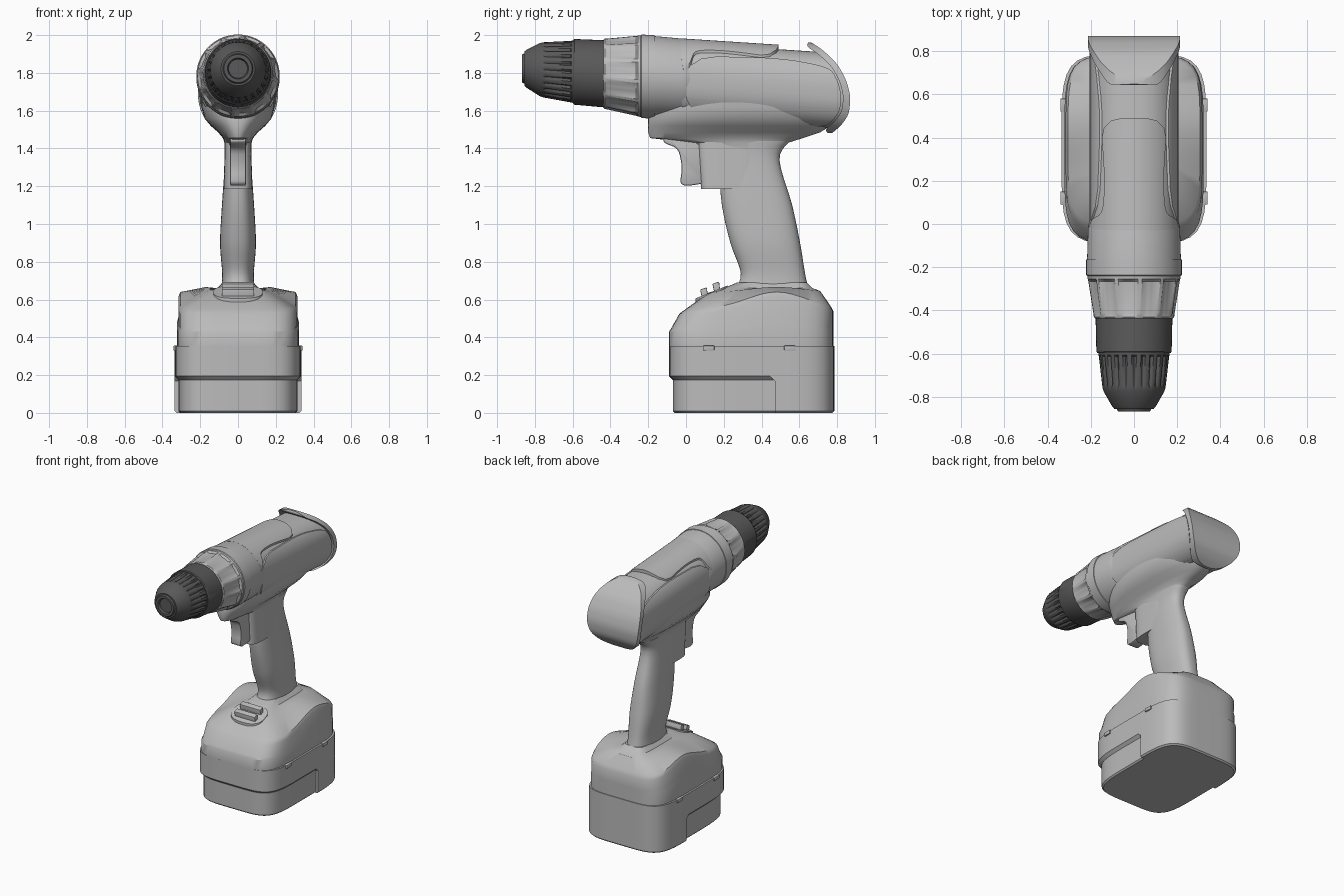
import bpy, bmesh
from math import sin, cos, pi, exp
from mathutils import Vector

if "Cube" in bpy.data.objects:
    bpy.data.objects.remove(bpy.data.objects["Cube"])


def material(name, value):
    mat = bpy.data.materials.new(name)
    mat.use_nodes = True
    colour = (value, value, value, 1)
    mat.diffuse_color = colour
    mat.node_tree.nodes["Principled BSDF"].inputs["Base Color"].default_value = colour
    return mat


LIGHT = material("light grey plastic", 0.5)
DARK = material("dark grey chuck", 0.1)


def shade(ob):
    bpy.ops.object.select_all(action='DESELECT')
    ob.select_set(True)
    bpy.context.view_layer.objects.active = ob
    for mod in list(ob.modifiers):
        bpy.ops.object.modifier_apply(modifier=mod.name)
    bpy.ops.object.shade_smooth_by_angle(angle=0.6)


def make(name, rings, mat=LIGHT, bevel=0):
    """Skin a stack of equal-length rings and cap both ends."""
    bm = bmesh.new()
    loops = [[bm.verts.new(point) for point in ring] for ring in rings]
    for low, high in zip(loops, loops[1:]):
        for i in range(len(low)):
            bm.faces.new((low[i - 1], low[i], high[i], high[i - 1]))
    bm.faces.new(loops[0])
    bm.faces.new(loops[-1])
    bmesh.ops.recalc_face_normals(bm, faces=bm.faces)
    mesh = bpy.data.meshes.new(name)
    bm.to_mesh(mesh)
    bm.free()
    mesh.materials.append(mat)
    ob = bpy.data.objects.new(name, mesh)
    bpy.context.collection.objects.link(ob)
    if bevel:
        mod = ob.modifiers.new("Bevel", 'BEVEL')
        mod.width, mod.segments = bevel, 2
    shade(ob)
    return ob


def intersect(ob, cutter):
    mod = ob.modifiers.new("Trim", 'BOOLEAN')
    mod.operation, mod.object = 'INTERSECT', cutter
    shade(ob)
    bpy.data.objects.remove(cutter)


def rounded(points, times=2):
    """Round an outline by cutting its corners."""
    for _ in range(times):
        points = [tuple(Vector(a).lerp(Vector(b), t))
                  for a, b in zip(points, points[1:] + points[:1]) for t in (0.2, 0.8)]
    return points


def smooth(rows, steps=5):
    """Run a smooth spline through a few sections."""
    rows = [Vector(row) for row in rows]
    padded = rows[:1] + rows + rows[-1:]
    out = []
    for a, b, c, d in zip(padded, padded[1:], padded[2:], padded[3:]):
        for t in (i / steps for i in range(steps)):
            out.append(b + (c - a) * t / 2 + (2 * a - 5 * b + 4 * c - d) * t * t / 2
                       + (3 * b - a - 3 * c + d) * t ** 3 / 2)
    return out + rows[-1:]


def prism(name, outline, low, high, bevel=0):
    """Side outline (y, z) pushed across x."""
    return make(name, [[(x, y, z) for y, z in outline] for x in (low, high)], bevel=bevel)


def squircle(power, count=72):
    """Unit outline: power 2 is a circle, larger is squarer."""
    out = []
    for i in range(count):
        c, s = cos(2 * pi * i / count), sin(2 * pi * i / count)
        r = (abs(c) ** power + abs(s) ** power) ** (-1 / power)
        out.append((c * r, s * r))
    return out


def axis(y):
    """Height of the sloping barrel axis."""
    return 1.767 - 0.065 * y


def tube(name, width, height, power, start, end, drop=0):
    return make(name, [[(u * width, y, axis(y) - drop + v * height) for u, v in squircle(power)]
                       for y in (start, end)])


def lathe(name, profile, mat=LIGHT, pattern=(0,), count=72):
    """Turned part; each entry is y, radius and an optional notch depth."""
    rings = []
    for y, radius, *depth in profile:
        ring = []
        for i in range(count):
            angle = 2 * pi * i / count
            r = radius - sum(depth) * pattern[i % len(pattern)]
            ring.append((r * cos(angle), y, axis(y) + r * sin(angle)))
        rings.append(ring)
    return make(name, rings, mat)


def stack(name, levels, power=5):
    """Upright loft: height, front, back, half width and optional share of the wave."""
    rings = []
    for z, front, back, width, *wave in levels:
        ring = []
        for u, v in squircle(power):
            y = (front + back) / 2 + v * (back - front) / 2
            hump = 0.09 * exp(-((y - 0.48) / 0.22) ** 2)
            ring.append((u * width, y, z + sum(wave) * hump))
        rings.append(ring)
    return make(name, rings)


def block(name, bottom, top, front, back, width, chamfer):
    """Rounded box with a chamfered lower rim."""
    return stack(name, [(bottom, front + chamfer, back - chamfer, width - chamfer),
                        (bottom + chamfer, front, back, width), (top, front, back, width)])


# Wavy foot, grip, trigger mount and the skirt under the barrel
stack("handle_foot", [
    (0.35, -0.09, 0.78, 0.322), (0.43, -0.09, 0.78, 0.322, 0.6),
    (0.445, -0.08, 0.78, 0.316, 0.7), (0.525, -0.035, 0.78, 0.316, 1),
    (0.55, 0, 0.765, 0.305, 1), (0.635, 0.12, 0.71, 0.17, 0.35),
    (0.66, 0.2, 0.67, 0.11), (0.69, 0.27, 0.64, 0.08)])
stack("grip", smooth([
    (0.65, 0.26, 0.65, 0.09), (0.74, 0.29, 0.63, 0.084), (0.9, 0.235, 0.604, 0.095),
    (1.1, 0.19, 0.562, 0.085), (1.34, 0.17, 0.495, 0.069), (1.44, 0.15, 0.55, 0.072)]), 2.6)
stack("trigger_mount", [(1.185, 0.08, 0.4, 0.076), (1.45, 0.06, 0.4, 0.069)], 4)
stack("barrel_skirt", [
    (1.39, 0.07, 0.5, 0.069), (1.43, 0.02, 0.54, 0.072), (1.455, -0.19, 0.62, 0.08),
    (1.485, -0.2, 0.71, 0.105), (1.52, -0.2, 0.765, 0.145), (1.56, -0.2, 0.79, 0.178),
    (1.62, -0.18, 0.79, 0.193), (1.7, -0.16, 0.77, 0.19)], 2.4)

# Battery: upper band, recessed front foot and full-width back foot
block("battery_upper", 0.175, 0.353, -0.09, 0.785, 0.335, 0.02)
block("battery_front_foot", 0, 0.2, -0.07, 0.77, 0.315, 0.01)
back_foot = block("battery_back_foot", 0, 0.24, -0.09, 0.785, 0.335, 0.01)
intersect(back_foot, prism("foot_trim", [(0.47, -0.1), (0.9, -0.1), (0.9, 0.23),
                                         (0.44, 0.23), (0.44, 0.2), (0.47, 0.17)], -0.5, 0.5))

# Battery clips on both sides
for side, word in ((1, "left"), (-1, "right")):
    for y, place in ((0.12, "front"), (0.55, "back")):
        clip = [(y + dy, z) for dy, z in ((-0.03, 0.33), (0.03, 0.33), (0.03, 0.356), (-0.03, 0.356))]
        prism(f"battery_clip_{place}_{word}", clip, side * 0.318, side * 0.341, 0.003)

# Selector on the foot: oval plate and two leaning ridges
make("selector_plate", [[(u * 0.13, 0.135 + v * 0.085, z + v * 0.034)
                         for u, v in squircle(2.6)] for z in (0.585, 0.64)])
for y, z, place in ((0.09, 0.6, "front"), (0.155, 0.63, "back")):
    prism(f"selector_ridge_{place}", [(y, z - 0.02), (y + 0.03, z - 0.01),
                                      (y + 0.02, z + 0.065), (y - 0.015, z + 0.053)],
          -0.085, 0.085, 0.005)

# Trigger
prism("trigger", rounded([(-0.12, 1.46), (-0.12, 1.43), (-0.04, 1.4), (-0.02, 1.3),
                          (-0.035, 1.195), (0.13, 1.22), (0.13, 1.46)]), -0.042, 0.042, 0.008)

# Back outline shared by the barrel, side panels and cap
BACK = [(0.65, 1.97), (0.72, 1.925), (0.8, 1.85), (0.85, 1.76),
        (0.872, 1.67), (0.862, 1.58), (0.82, 1.52), (0.76, 1.47)]


def shrunk(share):
    return [tuple(Vector(point).lerp(Vector((0.55, 1.72)), share)) for point in BACK]


# Motor barrel, raised side panels, and the cap standing proud behind them
barrel = tube("motor_barrel", 0.198, 0.2, 2.4, -0.02, 0.95, 0.01)
intersect(barrel, prism("barrel_trim", rounded([(-0.1, 1.4), (-0.1, 2.1)] + shrunk(0.06)), -0.5, 0.5))
panels = tube("side_panels", 0.206, 0.208, 2.4, -0.02, 0.9, 0.01)
intersect(panels, prism("panel_trim", rounded(
    [(0, 1.56), (0, 1.89), (0.5, 1.88)] + shrunk(0.15)[2:]), -0.5, 0.5))
cap = tube("back_cap", 0.213, 0.236, 2.3, 0.5, 0.95)
intersect(cap, prism("cap_trim", rounded(BACK + shrunk(0.12)[::-1]), -0.5, 0.5))

# Front housing and the tongue running back along the top
lathe("front_housing", [(-0.175, 0.21), (-0.17, 0.217), (-0.02, 0.213), (0.02, 0.206), (0.05, 0.19)])
half = [(0.21, -0.03), (0.2, 0.02), (0.145, 0.05), (0.135, 0.2), (0.155, 0.49)]
outline = rounded(half + [(-x, y) for x, y in reversed(half)])
tongue = tube("top_tongue", 0.213, 0.214, 2, -0.05, 0.6)
intersect(tongue, make("tongue_trim", [[(x, y, z) for x, y in outline] for z in (1.75, 2.2)]))

# Clutch ring with shallow finger recesses
lathe("clutch_ring", [
    (-0.16, 0.2), (-0.165, 0.221), (-0.235, 0.221), (-0.24, 0.216), (-0.255, 0.214),
    (-0.265, 0.212, 0.014), (-0.41, 0.189, 0.008), (-0.43, 0.186), (-0.437, 0.18), (-0.437, 0.15)],
    pattern=(1, 1, 1, 1, 0, 0))

# Chuck: smooth sleeve, then a grooved nose with an open bore
lathe("chuck_sleeve", [(-0.42, 0.15), (-0.42, 0.178), (-0.59, 0.174),
                       (-0.597, 0.169), (-0.597, 0.13)], DARK)
lathe("chuck_nose", [
    (-0.58, 0.15), (-0.59, 0.165), (-0.605, 0.164), (-0.612, 0.163, 0.012),
    (-0.74, 0.148, 0.009), (-0.755, 0.146), (-0.775, 0.14), (-0.845, 0.1), (-0.856, 0.09),
    (-0.856, 0.08), (-0.868, 0.074), (-0.868, 0.056), (-0.85, 0.05)], DARK, (1, 0, 0, 0), 96)
